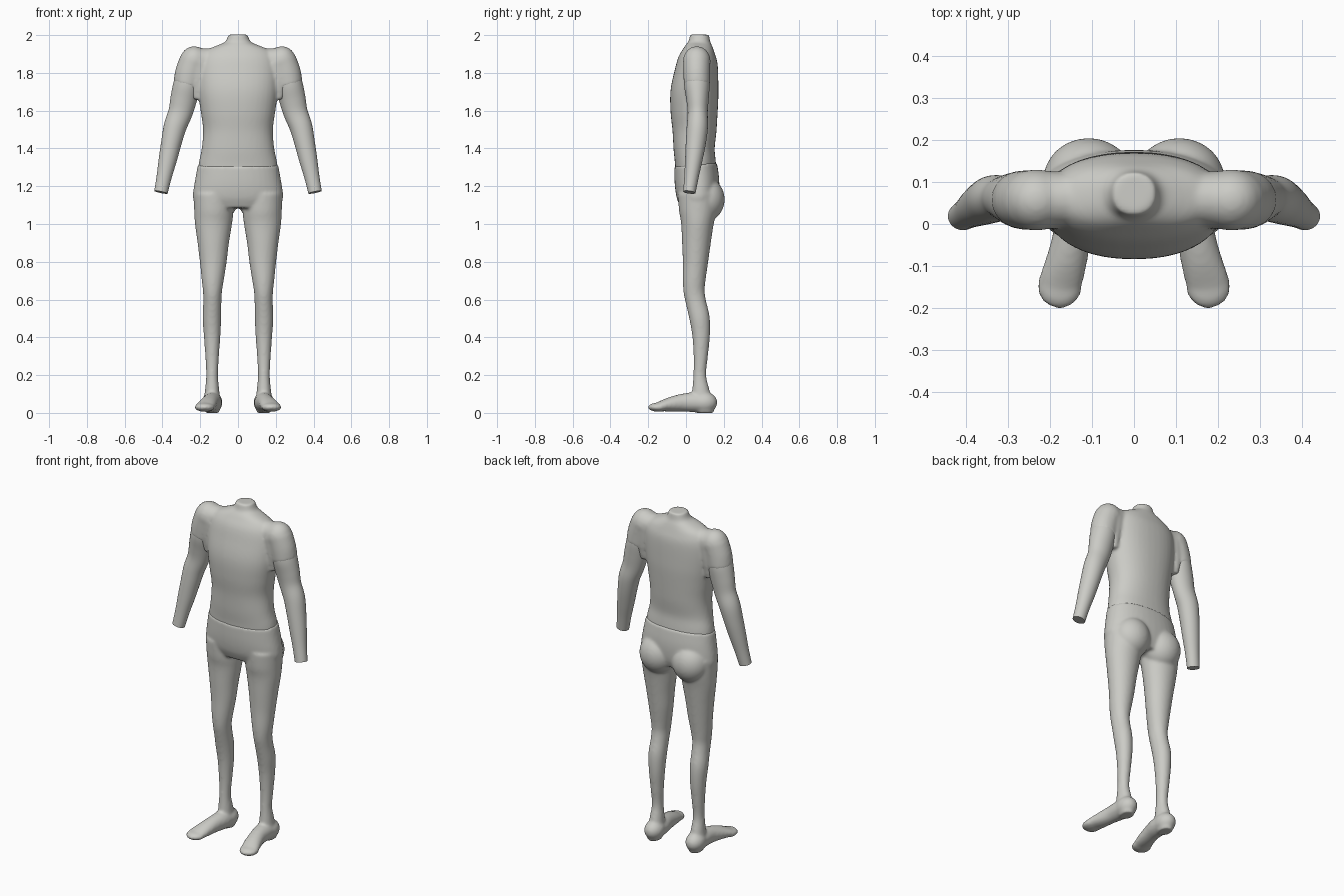
import bpy, bmesh, math
from mathutils import Vector

if "Cube" in bpy.data.objects:
    bpy.data.objects.remove(bpy.data.objects["Cube"])

skin = bpy.data.materials.new("warm_grey")
skin.use_nodes = True
grey = (0.6, 0.6, 0.565, 1)
skin.diffuse_color = grey
skin.node_tree.nodes["Principled BSDF"].inputs["Base Color"].default_value = grey
SIDES = 40


def catmull(a, b, c, d, t):
    return [0.5 * (2*q + (r - p)*t + (2*p - 5*q + 4*r - s)*t*t + (3*q - p - 3*r + s)*t**3)
            for p, q, r, s in zip(a, b, c, d)]


def loft(bm, sections, mirror=1, steps=5, power=1.0):
    """Closed tube through (x, y, z, side radius, depth radius), square to its path."""
    s = [sections[0]] + sections + [sections[-1]]
    path = [catmull(*s[i:i + 4], k / steps) for i in range(len(s) - 3) for k in range(steps)]
    path.append(sections[-1])
    rings = []
    for i, p in enumerate(path):
        ahead, behind = path[min(i + 1, len(path) - 1)], path[max(i - 1, 0)]
        axis = (Vector(ahead[:3]) - Vector(behind[:3])).normalized()
        side = Vector((1, 0, 0))
        side = (side - axis * side.dot(axis)).normalized()
        depth = axis.cross(side)
        ring = []
        for k in range(SIDES):
            a = 2 * math.pi * k / SIDES
            c, n = math.cos(a), math.sin(a)
            c, n = [math.copysign(abs(v) ** power, v) for v in (c, n)]
            v = Vector(p[:3]) + side * c * p[3] + depth * n * p[4]
            ring.append(bm.verts.new((v.x * mirror, v.y, v.z)))
        rings.append(ring)
    faces = [bm.faces.new(rings[0]), bm.faces.new(rings[-1][::-1])]
    for lo, hi in zip(rings, rings[1:]):
        for k in range(SIDES):
            j = (k + 1) % SIDES
            faces.append(bm.faces.new((lo[k], hi[k], hi[j], lo[j])))
    bmesh.ops.recalc_face_normals(bm, faces=faces)


def ball(bm, centre, size, mirror=1):
    made = bmesh.ops.create_uvsphere(bm, u_segments=32, v_segments=20, radius=1)["verts"]
    for v in made:
        v.co = Vector([c + s * k for c, s, k in zip(centre, size, v.co)])
        v.co.x *= mirror
    bmesh.ops.recalc_face_normals(bm, faces=list({f for v in made for f in v.link_faces}))


def finish(name, bm, fuse=0):
    """Make the object; fuse > 0 melts overlapping volumes into one soft skin."""
    mesh = bpy.data.meshes.new(name)
    bm.to_mesh(mesh)
    bm.free()
    mesh.materials.append(skin)
    ob = bpy.data.objects.new(name, mesh)
    bpy.context.collection.objects.link(ob)
    bpy.context.view_layer.objects.active = ob
    for other in bpy.context.selected_objects:
        other.select_set(False)
    ob.select_set(True)
    if fuse:
        melt = ob.modifiers.new("melt", "REMESH")
        melt.mode = "VOXEL"
        melt.voxel_size = 0.008
        melt.use_smooth_shade = True
        soft = ob.modifiers.new("soften", "SMOOTH")
        soft.factor = 0.5
        soft.iterations = fuse
    else:
        bpy.ops.object.shade_smooth_by_angle(angle=math.radians(50))


# Torso with neck and shoulder caps
bm = bmesh.new()
loft(bm, [(0, .055, 1.24, .212, .110), (0, .050, 1.32, .208, .108), (0, .043, 1.40, .192, .109),
          (0, .045, 1.50, .185, .117), (0, .043, 1.60, .198, .125), (0, .045, 1.70, .212, .127),
          (0, .055, 1.80, .215, .116), (0, .062, 1.87, .205, .104), (0, .067, 1.915, .175, .085),
          (0, .070, 1.945, .11, .070), (0, .071, 1.965, .068, .058), (0, .072, 2.003, .050, .050)],
     power=0.9)
for m in (1, -1):
    loft(bm, [(.14, .06, 1.87, .06, .06), (.225, .058, 1.862, .07, .07)], m)
    ball(bm, (.232, .057, 1.862), (.076, .073, .079), m)
    loft(bm, [(.234, .057, 1.87, .074, .072), (.255, .057, 1.80, .078, .071),
              (.270, .058, 1.735, .073, .069)], m)
    loft(bm, [(.20, .057, 1.86, .06, .07), (.215, .057, 1.75, .06, .065),
              (.215, .057, 1.66, .03, .05)], m)
finish("torso", bm, 8)

# Arms, cut flat at the wrists
for m, label in ((1, "left"), (-1, "right")):
    bm = bmesh.new()
    loft(bm, [(.257, .057, 1.79, .069, .066), (.272, .058, 1.73, .072, .067),
              (.288, .061, 1.66, .070, .059), (.305, .062, 1.59, .064, .053),
              (.333, .060, 1.515, .060, .056), (.353, .052, 1.43, .054, .053),
              (.372, .041, 1.34, .048, .046), (.391, .029, 1.25, .040, .038),
              (.408, .018, 1.168, .036, .033)], m)
    finish(label + "_arm", bm)

# Pelvis, seat, legs and feet
bm = bmesh.new()
loft(bm, [(0, .051, 1.315, .213, .113), (0, .057, 1.24, .226, .118), (0, .060, 1.18, .236, .116),
          (0, .062, 1.13, .237, .108), (0, .062, 1.085, .20, .09)], power=0.9)
for m in (1, -1):
    ball(bm, (.108, .105, 1.13), (.108, .1, .115), m)
    loft(bm, [(.127, .062, 1.16, .108, .105), (.128, .062, 1.07, .104, .099),
              (.130, .060, 1.00, .098, .086), (.131, .055, .90, .083, .076),
              (.131, .050, .80, .071, .067), (.134, .043, .70, .058, .060),
              (.135, .043, .64, .050, .056), (.136, .054, .58, .048, .054),
              (.138, .072, .50, .049, .054), (.137, .080, .41, .044, .047),
              (.137, .078, .30, .036, .038), (.137, .073, .20, .031, .034),
              (.137, .078, .12, .038, .046), (.137, .085, .05, .045, .055)], m)
    # Heel, instep and toes
    ball(bm, (.137, .098, .055), (.055, .068, .056), m)
    loft(bm, [(.137, .10, .052, .052, .048), (.138, .04, .056, .051, .052),
              (.146, -.02, .054, .046, .047), (.160, -.085, .045, .049, .038),
              (.174, -.135, .035, .052, .027), (.178, -.155, .030, .048, .022)], m)
    ball(bm, (.177, -.148, .030), (.054, .054, .024), m)
    # Flat sole under the heel
    loft(bm, [(.137, .10, .0, .036, .045), (.137, .10, .05, .05, .06)], m)
finish("legs_and_pelvis", bm, 8)
